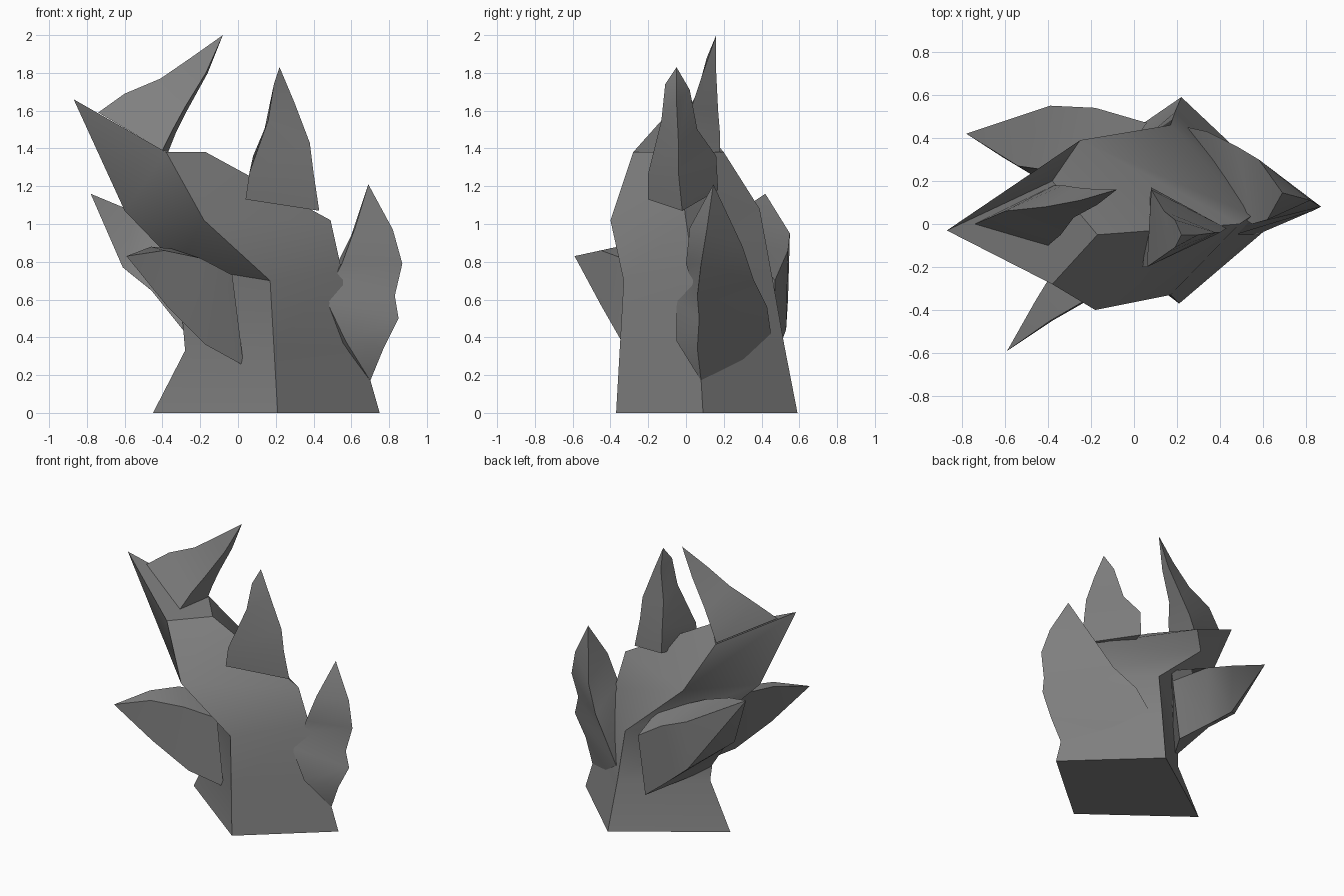
import bpy, bmesh, math

stone = bpy.data.materials.new("dark grey")
stone.diffuse_color = (0.22, 0.22, 0.22, 1)


def loft(name, rings, tip=None, root=None):
    """Skin a stack of equal-sided rings; ends close to a point or a flat cap."""
    bm = bmesh.new()
    rows = [[bm.verts.new(p) for p in ring] for ring in rings]
    n = len(rows[0])
    for a, b in zip(rows, rows[1:]):
        for i in range(n):
            j = (i + 1) % n
            bm.faces.new((a[i], a[j], b[j], b[i]))
    for row, point in ((rows[0], root), (rows[-1], tip)):
        if point:
            v = bm.verts.new(point)
            for i in range(n):
                bm.faces.new((row[i], row[(i + 1) % n], v))
        else:
            bm.faces.new(row)
    bmesh.ops.recalc_face_normals(bm, faces=bm.faces)
    me = bpy.data.meshes.new(name)
    bm.to_mesh(me)
    bm.free()
    me.materials.append(stone)
    ob = bpy.data.objects.new(name, me)
    bpy.context.collection.objects.link(ob)
    bpy.ops.object.select_all(action='DESELECT')
    ob.select_set(True)
    bpy.context.view_layer.objects.active = ob
    bpy.ops.object.shade_smooth_by_angle(angle=math.radians(35))
    return ob


# Leaning four-sided trunk: corners front, right, back, left
loft("trunk", [
    [(.21, -.37, 0), (.75, .09, 0), (.22, .59, 0), (-.45, .13, 0)],
    [(.19, -.35, .35), (.65, .07, .35), (.19, .52, .36), (-.28, .12, .33)],
    [(.17, -.33, .70), (.55, .04, .75), (.17, .46, .70), (-.32, .08, .78)],
    [(-.18, -.40, 1.02), (.49, .0, 1.02), (-.25, .39, 1.08), (-.60, .0, 1.07)],
    [(-.38, -.28, 1.38), (-.17, -.05, 1.38), (-.38, .20, 1.38), (-.87, -.03, 1.66)],
])

# Three-edged spikes: front edge, outer crest, back edge
loft("right_spike", [
    [(.57, -.05, .38), (.77, .06, .34), (.44, .30, .28)],
    [(.47, -.05, .59), (.85, .07, .50), (.25, .45, .42)],
    [(.50, .03, .69), (.83, .06, .62), (.34, .43, .56)],
    [(.55, .0, .79), (.87, .08, .79), (.48, .36, .70)],
    [(.62, .02, .98), (.82, .11, .97), (.58, .30, .88)],
], tip=(.69, .145, 1.21), root=(.70, .08, .17))

loft("top_spike", [
    [(.04, -.20, 1.13), (.43, -.02, 1.07), (.08, .17, 1.18)],
    [(.06, -.20, 1.27), (.40, -.04, 1.27), (.08, .16, 1.36)],
    [(.16, -.13, 1.55), (.38, -.04, 1.43), (.14, .06, 1.50)],
    [(.19, -.11, 1.74), (.30, -.05, 1.64), (.19, .02, 1.71)],
], tip=(.22, -.05, 1.83))

loft("crown_spike", [
    [(-.74, .0, 1.59), (-.40, -.10, 1.39), (-.37, .18, 1.38)],
    [(-.60, .06, 1.69), (-.34, -.05, 1.51), (-.33, .18, 1.48)],
    [(-.41, .08, 1.77), (-.28, .03, 1.62), (-.27, .17, 1.60)],
    [(-.25, .11, 1.88), (-.17, .09, 1.80), (-.16, .16, 1.80)],
], tip=(-.08, .16, 2.0))

# Upper right edge, lower edge, rear edge
loft("front_spike", [
    [(-.03, -.20, .73), (.03, -.21, .25), (-.22, -.02, .80)],
    [(-.20, -.34, .82), (-.17, -.33, .36), (-.35, -.18, .87)],
    [(-.39, -.45, .86), (-.38, -.45, .57), (-.46, -.36, .88)],
], tip=(-.59, -.59, .83))

# Four-edged spike: outer top, outer bottom, inner bottom, inner top
loft("back_spike", [
    [(.06, .47, .70), (.0, .47, .28), (-.26, .10, .40), (-.02, .36, .86)],
    [(-.18, .54, .86), (-.20, .53, .44), (-.46, .22, .65), (-.33, .24, .98)],
    [(-.39, .55, .95), (-.39, .54, .60), (-.61, .31, .77), (-.54, .27, 1.06)],
], tip=(-.78, .42, 1.16))
